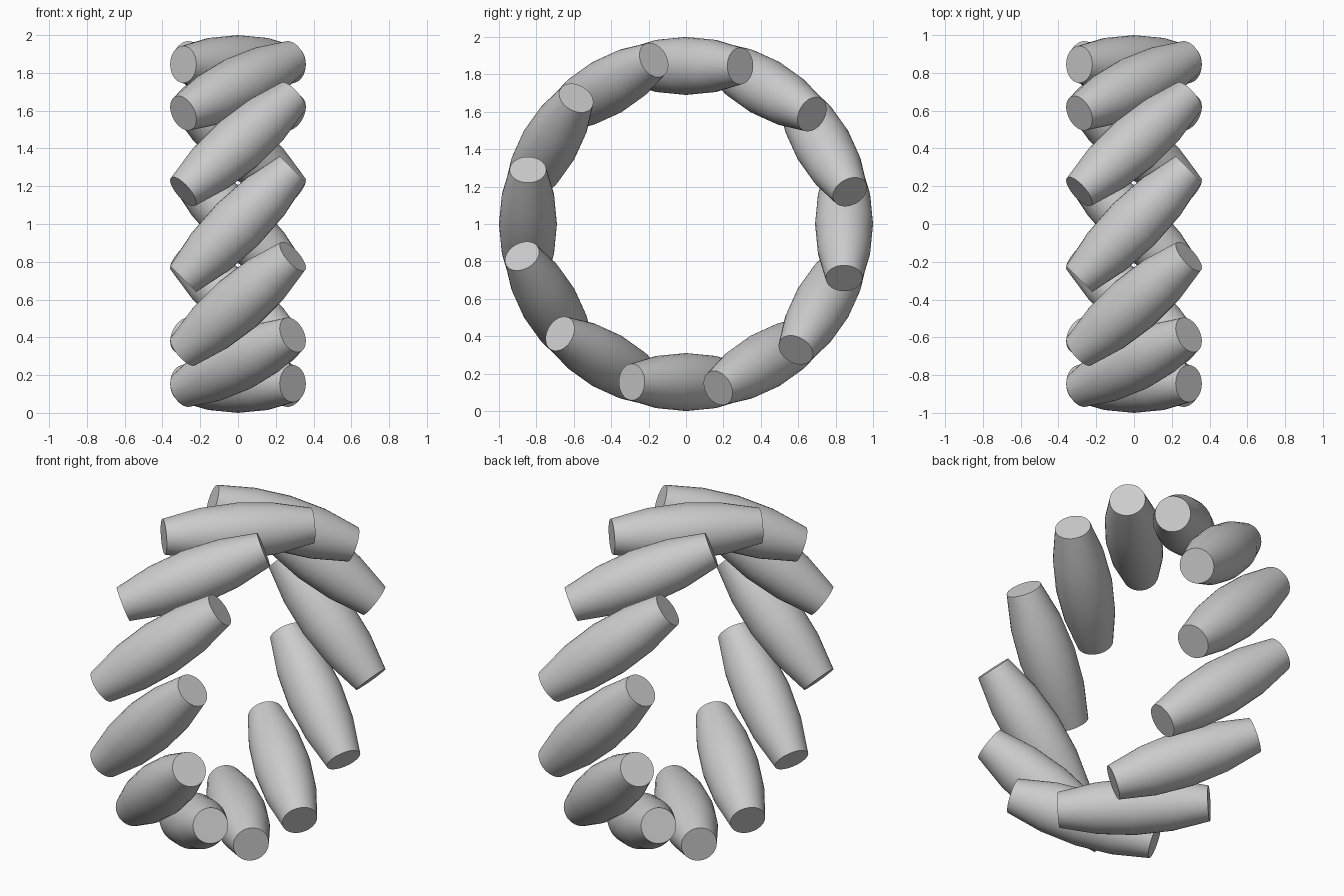
import bpy, bmesh
from math import pi, cos, sin, sqrt
from mathutils import Matrix, Vector

if "Cube" in bpy.data.objects:
    bpy.data.objects.remove(bpy.data.objects["Cube"])

COUNT, RING_R = 12, 0.845
HALF, R_MID, R_END = 0.41, 0.155, 0.098
SIDES, STEPS = 32, 4


def barrel_mesh():
    # bulged cylinder along local z, widest in the middle
    bm = bmesh.new()
    rings = []
    for i in range(STEPS + 1):
        t = 2 * i / STEPS - 1
        r = R_MID - (R_MID - R_END) * t * t
        rings.append([bm.verts.new((r * cos(2 * pi * k / SIDES),
                                    r * sin(2 * pi * k / SIDES), HALF * t))
                      for k in range(SIDES)])
    for a, b in zip(rings, rings[1:]):
        for k in range(SIDES):
            n = (k + 1) % SIDES
            bm.faces.new((a[k], a[n], b[n], b[k])).smooth = True
    bm.faces.new(rings[0][::-1])
    bm.faces.new(rings[-1])
    # end rims stay sharp
    for e in bm.edges:
        if e.calc_face_angle(0) > 0.7:
            e.smooth = False
    me = bpy.data.meshes.new("barrel_bead")
    bm.to_mesh(me)
    bm.free()
    return me


# ring of slanted barrels around the x axis
mesh = barrel_mesh()
tilt = Matrix.Rotation(pi / 4, 4, 'Y')
for i in range(COUNT):
    ob = bpy.data.objects.new(f"barrel_bead_{i + 1}", mesh)
    ob.matrix_world = (Matrix.Translation((0, 0, 1))
                       @ Matrix.Rotation(2 * pi * i / COUNT, 4, 'X')
                       @ Matrix.Translation((0, -RING_R, 0)) @ tilt)
    bpy.context.collection.objects.link(ob)
